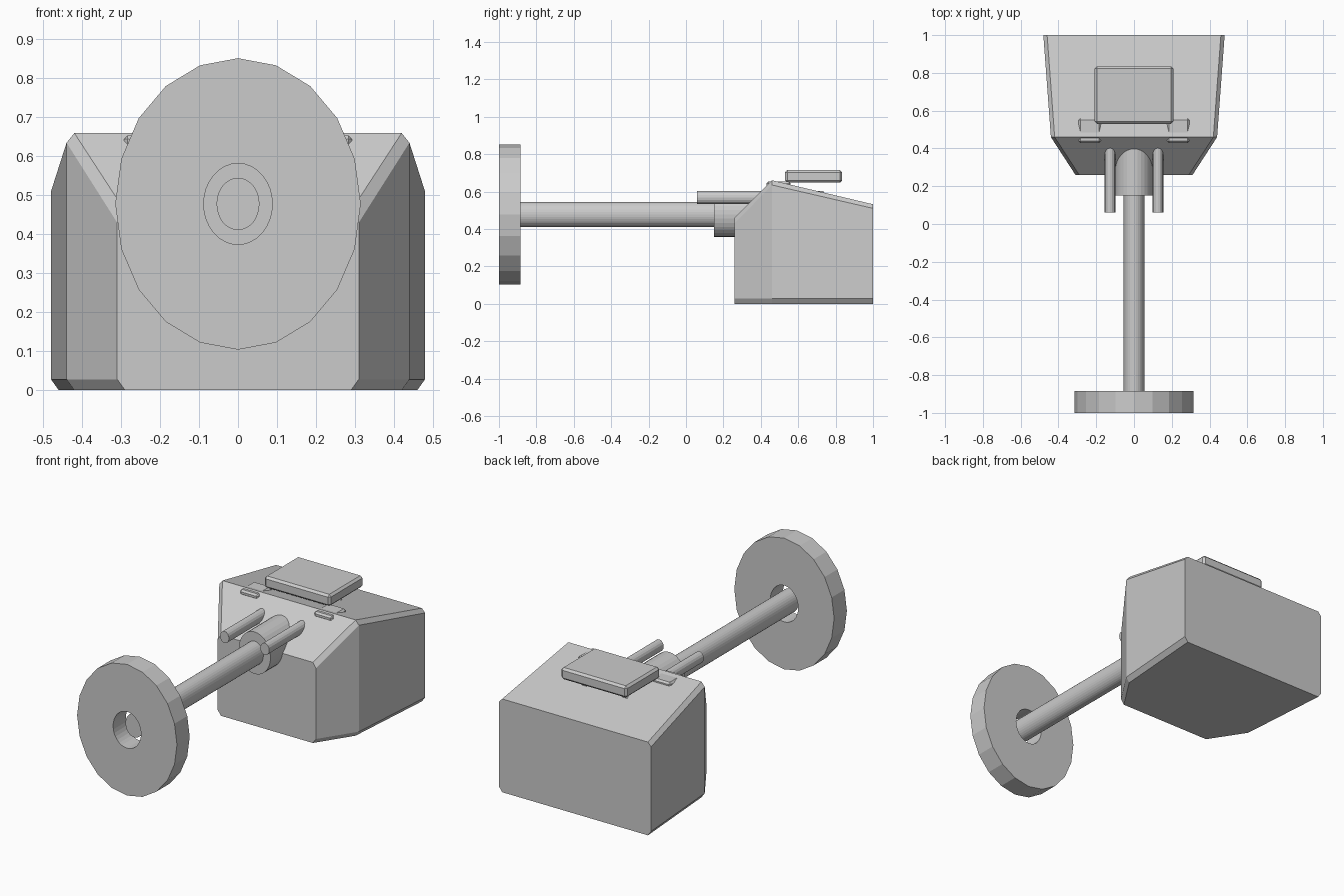
import bpy, bmesh, math

if "Cube" in bpy.data.objects:
    bpy.data.objects.remove(bpy.data.objects["Cube"])

def make_object(name, verts, faces):
    mesh = bpy.data.meshes.new(name)
    mesh.from_pydata(verts, [], faces)
    bm = bmesh.new()
    bm.from_mesh(mesh)
    bmesh.ops.recalc_face_normals(bm, faces=bm.faces)
    bm.to_mesh(mesh)
    bm.free()
    obj = bpy.data.objects.new(name, mesh)
    bpy.context.collection.objects.link(obj)
    return obj

def rod(name, x, z, rx, rz, y0, y1, sides):
    # Elliptical prism along y, with a vertex at the top
    ang = [2 * math.pi * i / sides for i in range(sides)]
    verts = [(x + rx * math.sin(a), y, z + rz * math.cos(a)) for y in (y0, y1) for a in ang]
    faces = [(i, (i + 1) % sides, sides + (i + 1) % sides, sides + i) for i in range(sides)]
    faces += [tuple(range(sides)), tuple(range(sides, 2 * sides))]
    return make_object(name, verts, faces)

def box(name, x, y, z, bevel):
    verts = [(a, b, c) for a in x for b in y for c in z]
    faces = [(0, 1, 3, 2), (4, 5, 7, 6), (0, 1, 5, 4), (2, 3, 7, 6), (0, 2, 6, 4), (1, 3, 7, 5)]
    obj = make_object(name, verts, faces)
    mod = obj.modifiers.new("bevel", 'BEVEL')
    mod.width = bevel
    mod.segments = 1
    return obj

# Body: half plan (x, y, upper side height, roof height), lofted in four levels
plan = [(0.31, 0.26, 0.43, 0.46), (0.44, 0.46, 0.635, 0.66), (0.48, 1.0, 0.51, 0.532)]
full = [(1, p) for p in plan] + [(-1, p) for p in reversed(plan)]
inset = 0.02
verts = []
for level in range(4):
    for s, (x, y, side, roof) in full:
        dx = inset if level in (0, 3) else 0
        verts.append((s * (x - dx), y, (0, 0.028, side, roof)[level]))
faces = [(6 * k + i, 6 * k + (i + 1) % 6, 6 * k + 6 + (i + 1) % 6, 6 * k + 6 + i)
         for k in range(3) for i in range(6)]
faces += [tuple(range(6)), (18, 19, 22, 23), (19, 20, 21, 22)]
make_object("body", verts, faces)

# Long shaft and the collar where it enters the body
ZC = 0.478
rod("shaft", 0, ZC, 0.055, 0.067, -0.935, 0.5, 32)
rod("collar", 0, ZC, 0.1, 0.12, 0.15, 0.5, 32)

# End disc with a round hole
disc = rod("end_disc", 0, ZC, 0.315, 0.374, -1.0, -0.885, 20)
cutter = rod("hole_cutter", 0, ZC, 0.088, 0.104, -1.1, -0.8, 32)
cutter.hide_render = True
cutter.hide_set(True)
cut = disc.modifiers.new("hole", 'BOOLEAN')
cut.operation = 'DIFFERENCE'
cut.solver = 'EXACT'
cut.object = cutter

# Side rods and hinge blocks poking through the ridge
for s, label in ((1, "right"), (-1, "left")):
    rod("side_rod_" + label, s * 0.127, 0.568, 0.028, 0.034, 0.06, 0.735, 16)
    box("hinge_" + label, sorted((s * 0.175, s * 0.293)), (0.43, 0.56), (0.622, 0.654), 0.01)

# Hatch plate on the roof
box("hatch_plate", (-0.208, 0.208), (0.53, 0.835), (0.648, 0.715), 0.012)
